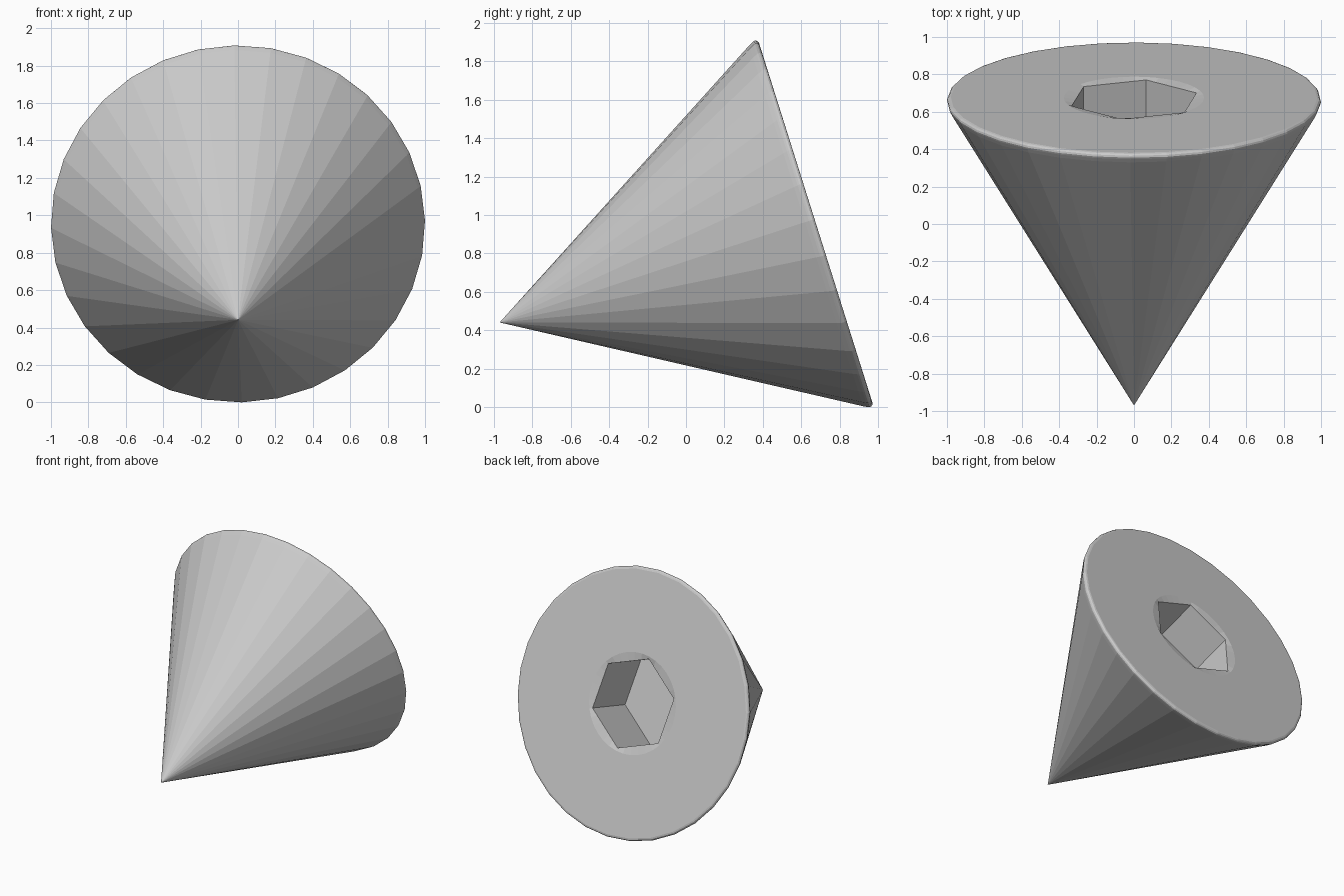
import bpy, bmesh
from math import cos, sin, pi, radians
from mathutils import Matrix

if "Cube" in bpy.data.objects:
    bpy.data.objects.remove(bpy.data.objects["Cube"])

SIDES = 32
bm = bmesh.new()


def ring(n, h, radius_at, offset):
    """Closed loop of n vertices at height h along the cone axis."""
    verts = []
    for i in range(n):
        t = 2 * pi * i / n
        r = radius_at(t)
        verts.append(bm.verts.new((r * cos(t + offset), r * sin(t + offset), h)))
    return verts


def skin(a, b):
    n = len(a)
    for i in range(n):
        j = (i + 1) % n
        bm.faces.new((a[i], a[j], b[j], b[i]))


def loop_edges(loop):
    n = len(loop)
    return [bm.edges.get((loop[i], loop[(i + 1) % n])) for i in range(n)]


# Cone side and rounded rim, apex at the local origin
FACE_H = 1.725
turn = radians(-1.15)
profile = [(0.985, 1.673), (0.996, 1.694), (1.0, 1.704),
           (0.998, 1.714), (0.991, 1.722), (0.98, FACE_H)]
rings = [ring(SIDES, h, lambda t, r=r: r, turn) for r, h in profile]
apex = bm.verts.new((0, 0, 0))
for i in range(SIDES):
    bm.faces.new((apex, rings[0][(i + 1) % SIDES], rings[0][i]))
for a, b in zip(rings, rings[1:]):
    skin(a, b)

# Hexagonal socket with a shallow round countersink
HEX_R, DEPTH = 0.354, 0.44
hex_turn = radians(19.4)


def hex_radius(t):
    return HEX_R * cos(pi / 6) / cos(t % (pi / 3) - pi / 6)


sink = ring(36, FACE_H, lambda t: 0.375, hex_turn)
mouth = ring(36, FACE_H - 0.01, hex_radius, hex_turn)
floor = ring(36, FACE_H - DEPTH, hex_radius, hex_turn)
skin(sink, mouth)
skin(mouth, floor)
bm.faces.new(floor)

# Flat end face between rim and countersink
bmesh.ops.bridge_loops(bm, edges=loop_edges(rings[-1]) + loop_edges(sink))
bmesh.ops.recalc_face_normals(bm, faces=bm.faces)

# Lean the cone so it rests on its side, point to the front
bm.transform(Matrix.Translation((0, -0.97, 0.44)) @ Matrix.Rotation(radians(-72.5), 4, 'X'))
low = min(v.co.z for v in bm.verts)
bmesh.ops.translate(bm, verts=bm.verts, vec=(0, 0, -low))

mesh = bpy.data.meshes.new("cone_spike")
bm.to_mesh(mesh)
bm.free()
obj = bpy.data.objects.new("cone_spike", mesh)
bpy.context.collection.objects.link(obj)
